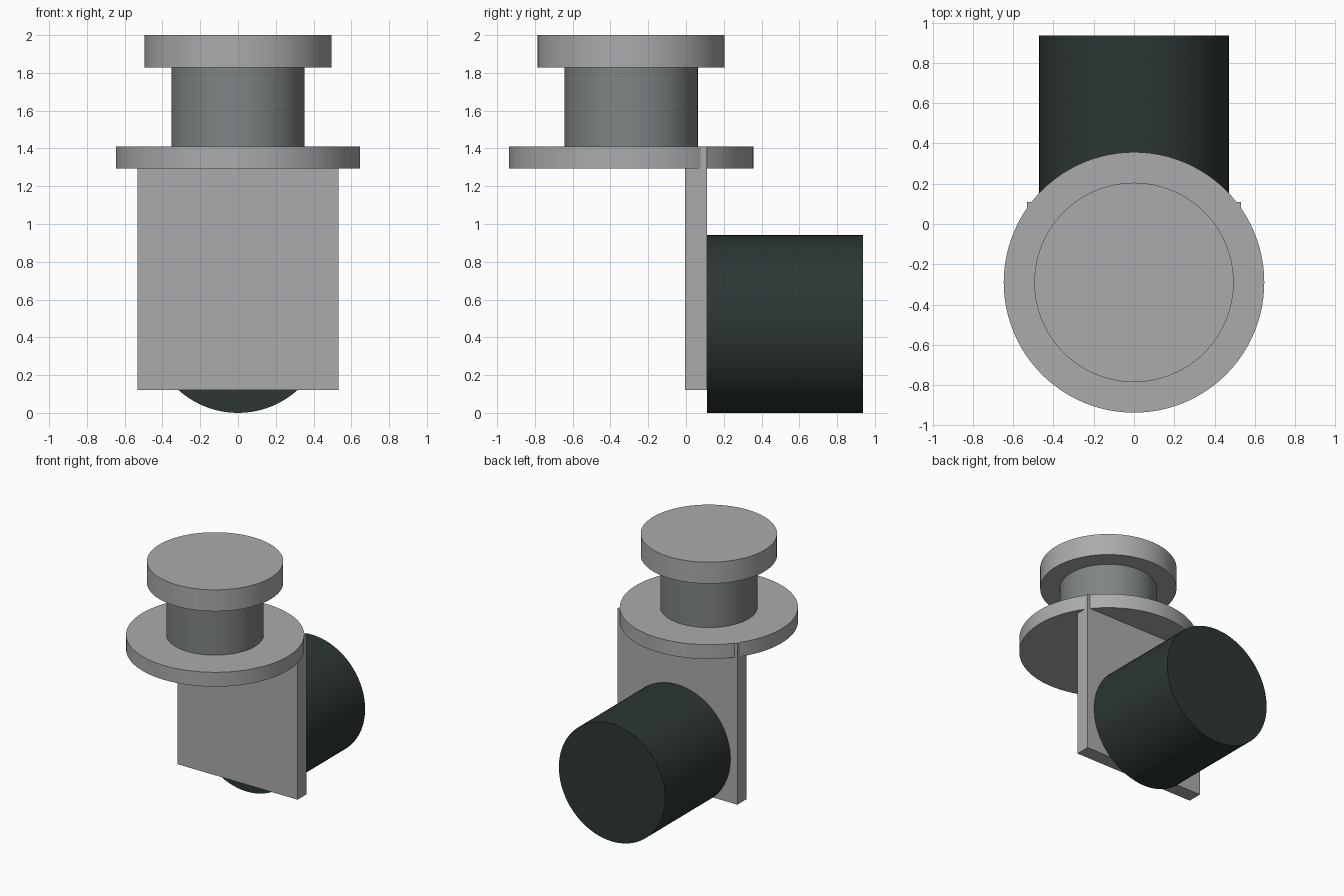
import bpy
import math

if "Cube" in bpy.data.objects:
    bpy.data.objects.remove(bpy.data.objects["Cube"])


def material(name, rgb):
    m = bpy.data.materials.new(name)
    m.diffuse_color = (*rgb, 1.0)
    m.use_nodes = True
    m.node_tree.nodes["Principled BSDF"].inputs["Base Color"].default_value = m.diffuse_color
    return m


LIGHT = material("light_grey", (0.41, 0.41, 0.425))
MID = material("mid_grey", (0.215, 0.23, 0.235))
DARK = material("dark_green_grey", (0.026, 0.037, 0.036))


def cylinder(name, radius, depth, centre, mat, rotation=(0, 0, 0)):
    bpy.ops.mesh.primitive_cylinder_add(vertices=96, radius=radius, depth=depth,
                                        location=centre, rotation=rotation)
    obj = bpy.context.object
    obj.name = name
    obj.data.materials.append(mat)
    bpy.ops.object.shade_smooth_by_angle(angle=math.radians(30))
    return obj


def upright(name, radius, z0, z1, mat):
    return cylinder(name, radius, z1 - z0, (0, -0.29, (z0 + z1) / 2), mat)


# Stacked knob: flange, neck and cap on one vertical axis
upright("flange", 0.647, 1.295, 1.41, LIGHT)
upright("neck", 0.353, 1.41, 1.828, MID)
upright("cap", 0.495, 1.828, 2.0, LIGHT)

# Upright mounting plate, reaching up into the flange
bpy.ops.mesh.primitive_cube_add(size=1, location=(0, 0.0525, 0.765))
plate = bpy.context.object
plate.name = "mounting_plate"
plate.scale = (1.064, 0.115, 1.288)
bpy.ops.object.transform_apply(location=False, rotation=False, scale=True)
plate.data.materials.append(LIGHT)

# Horizontal drum behind the plate
cylinder("rear_drum", 0.471, 0.827, (0, 0.5235, 0.471), DARK, (math.pi / 2, 0, 0))
